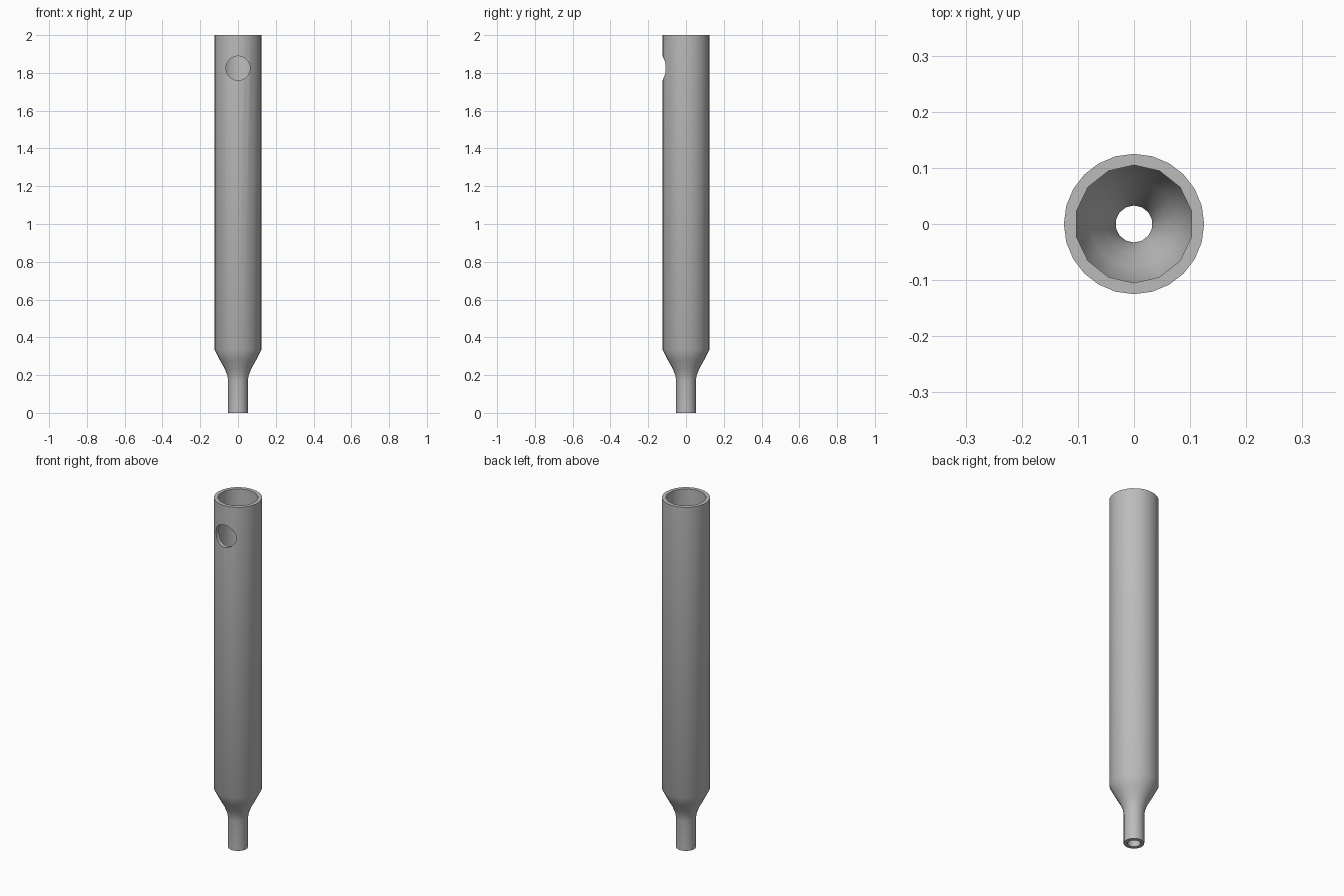
import bpy, bmesh, math

if "Cube" in bpy.data.objects:
    bpy.data.objects.remove(bpy.data.objects["Cube"], do_unlink=True)

grey = bpy.data.materials.new("plain grey")
grey.use_nodes = True
colour = (0.5, 0.5, 0.5, 1)
grey.diffuse_color = colour
grey.node_tree.nodes["Principled BSDF"].inputs["Base Color"].default_value = colour


def lathe(name, profile, sides, phase=0.0):
    """Closed solid of revolution from (radius, height) points, bottom to top."""
    bm = bmesh.new()
    rings = []
    for r, z in profile:
        angles = [(i + phase) * math.tau / sides for i in range(sides)]
        rings.append([bm.verts.new((r * math.cos(a), r * math.sin(a), z)) for a in angles])
    for low, high in zip(rings, rings[1:]):
        for i in range(sides):
            j = (i + 1) % sides
            bm.faces.new((low[i], low[j], high[j], high[i]))
    bm.faces.new(rings[0][::-1])
    bm.faces.new(rings[-1])
    mesh = bpy.data.meshes.new(name)
    bm.to_mesh(mesh)
    bm.free()
    mesh.materials.append(grey)
    obj = bpy.data.objects.new(name, mesh)
    bpy.context.collection.objects.link(obj)
    return obj


def cut(obj, cutter):
    """Subtract the cutter from the object and discard it."""
    cutter.hide_render = True
    mod = obj.modifiers.new("cut", 'BOOLEAN')
    mod.operation = 'DIFFERENCE'
    mod.solver = 'EXACT'
    mod.object = cutter
    bpy.context.view_layer.objects.active = obj
    bpy.ops.object.modifier_apply(modifier=mod.name)
    bpy.data.objects.remove(cutter, do_unlink=True)


# Outer body: narrow stem, flared shoulder, long straight barrel
tube = lathe("tube_body", [(0.052, 0), (0.052, 0.17), (0.057, 0.2), (0.071, 0.235),
                           (0.096, 0.28), (0.125, 0.337), (0.125, 2)], 24)

# Bore following the outside
cut(tube, lathe("bore_cutter", [(0.033, -0.1), (0.033, 0.16), (0.039, 0.19), (0.053, 0.225),
                                (0.077, 0.275), (0.105, 0.33), (0.105, 2.1)], 14, 0.5))

# Round side hole through the front wall only
hole = lathe("side_hole_cutter", [(0.064, 0), (0.064, 0.3)], 32)
hole.rotation_euler.x = math.pi / 2
hole.location.z = 1.825
bpy.context.view_layer.update()
cut(tube, hole)

# Smooth walls with crisp rims
bpy.ops.object.select_all(action='DESELECT')
tube.select_set(True)
bpy.context.view_layer.objects.active = tube
bpy.ops.object.shade_smooth_by_angle(angle=math.radians(32))
